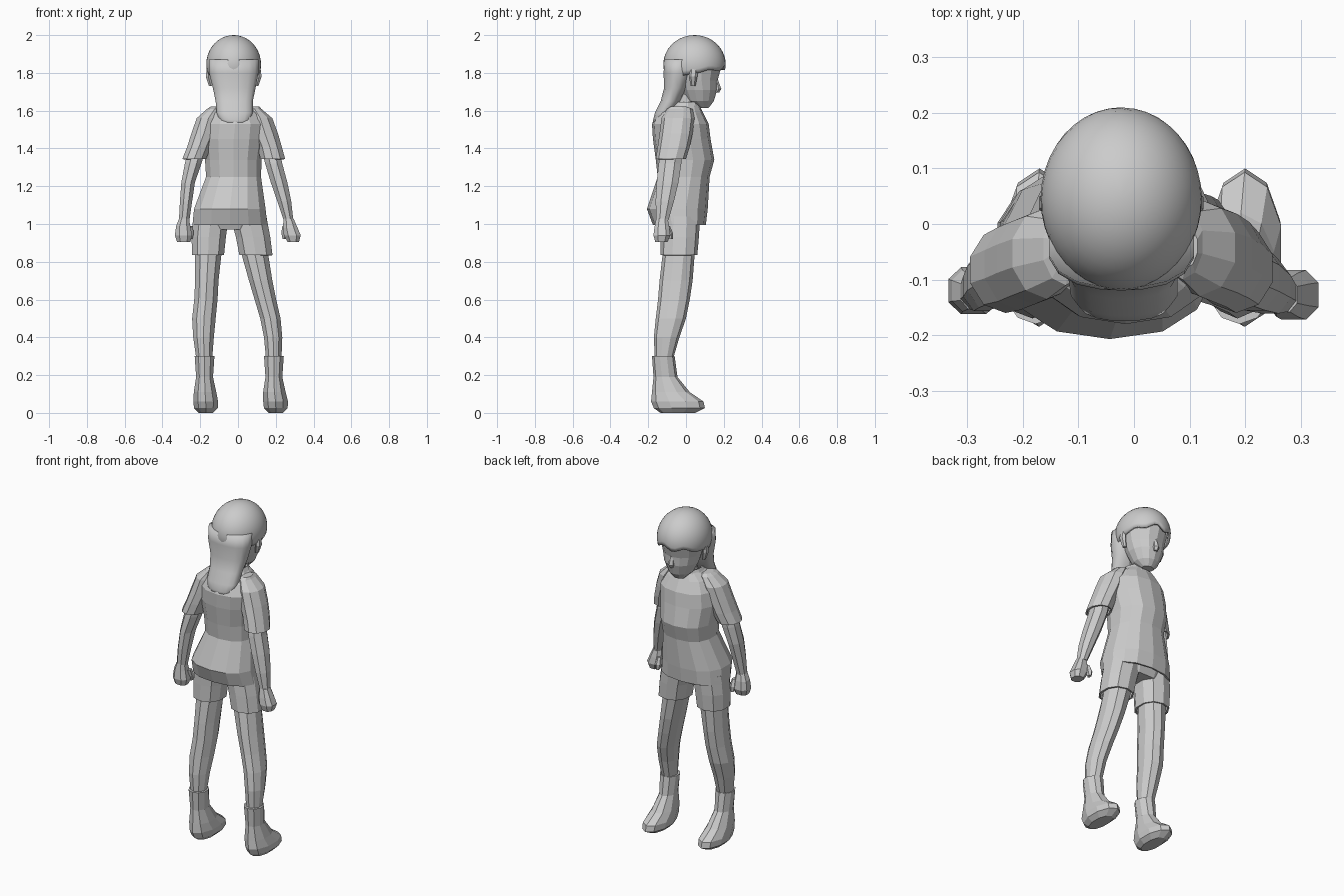
import bpy, bmesh, math


def make(name, bm, smooth=False):
    bmesh.ops.recalc_face_normals(bm, faces=bm.faces)
    me = bpy.data.meshes.new(name)
    bm.to_mesh(me)
    bm.free()
    for p in me.polygons:
        p.use_smooth = smooth
    ob = bpy.data.objects.new(name, me)
    bpy.context.collection.objects.link(ob)
    return ob


def loft(name, rings, n=10, power=1.0, caps=True, smooth=False, wall=0):
    """Skin horizontal rings given as (z, x min, x max, y min, y max)."""
    bm = bmesh.new()
    rows = []
    for z, x0, x1, y0, y1 in rings:
        row = []
        for i in range(n):
            a = 2 * math.pi * (i + 0.5) / n
            c, s = math.cos(a), math.sin(a)
            c = math.copysign(abs(c) ** power, c)
            s = math.copysign(abs(s) ** power, s)
            row.append(bm.verts.new(((x0 + x1) / 2 + c * (x1 - x0) / 2,
                                     (y0 + y1) / 2 + s * (y1 - y0) / 2, z)))
        rows.append(row)
    for a, b in zip(rows, rows[1:]):
        for i in range(n):
            j = (i + 1) % n
            bm.faces.new((a[i], a[j], b[j], b[i]))
    if caps:
        bm.faces.new(rows[0])
        bm.faces.new(rows[-1])
    ob = make(name, bm, smooth)
    if wall:
        m = ob.modifiers.new("wall", 'SOLIDIFY')
        m.thickness = wall
        m.offset = -1
    return ob


def hair_cap(n=40, rows=12):
    """Dome whose lower edge is a jagged fringe at the face (+y) and drops behind."""
    bm = bmesh.new()
    top = bm.verts.new((-0.023, 0.045, 2.0))
    prev = None
    for r in range(1, rows + 1):
        row = []
        for i in range(n):
            a = 2 * math.pi * i / n
            f = math.sin(a)
            fringe = 5 * math.cos(7 * a) * max(f, 0)
            th = math.radians(108 - 11 * f + fringe) * r / rows
            row.append(bm.verts.new((-0.023 + 0.145 * math.sin(th) * math.cos(a),
                                     0.045 + 0.165 * math.sin(th) * f,
                                     1.845 + 0.155 * math.cos(th))))
        for i in range(n):
            j = (i + 1) % n
            if prev:
                bm.faces.new((prev[i], prev[j], row[j], row[i]))
            else:
                bm.faces.new((top, row[i], row[j]))
        prev = row
    ob = make("hair_cap", bm, True)
    m = ob.modifiers.new("wall", 'SOLIDIFY')
    m.thickness = 0.015
    m.offset = -1


# Head, face and hair
hair_cap()
loft("hair_back", [(1.87, -0.155, 0.11, -0.115, 0.04), (1.80, -0.155, 0.11, -0.12, 0.035),
                   (1.72, -0.135, 0.095, -0.117, 0.005), (1.65, -0.12, 0.08, -0.135, -0.03),
                   (1.59, -0.115, 0.08, -0.165, -0.07), (1.55, -0.1, 0.065, -0.175, -0.1),
                   (1.525, -0.06, 0.035, -0.175, -0.13)], n=16, power=0.85, smooth=True)
loft("head", [(1.615, -0.055, 0.015, 0.065, 0.12), (1.65, -0.09, 0.05, 0.0, 0.147),
              (1.71, -0.118, 0.077, -0.03, 0.165), (1.76, -0.13, 0.088, -0.05, 0.167),
              (1.83, -0.145, 0.1, -0.08, 0.187), (1.91, -0.13, 0.085, -0.06, 0.17)], n=14)
loft("nose", [(1.775, -0.025, -0.01, 0.14, 0.165), (1.715, -0.037, 0.002, 0.13, 0.187),
              (1.695, -0.03, -0.005, 0.13, 0.175)], n=6)
for side, x in (("left", -0.147), ("right", 0.101)):
    s = 1 if x > 0 else -1
    o = x + s * 0.02
    loft(side + "_ear", [(1.82, min(x, o), max(x, o), 0.02, 0.06),
                         (1.78, min(x, o) - 0.006, max(x, o) + 0.006, 0.015, 0.06),
                         (1.73, min(x, o) - s * 0.012, max(x, o) - s * 0.012, 0.025, 0.05)], n=6)
loft("neck", [(1.56, -0.085, 0.045, -0.075, 0.055), (1.63, -0.07, 0.03, -0.05, 0.06),
              (1.70, -0.07, 0.03, -0.03, 0.08)], n=10)

# Shirt
loft("shirt_body", [(0.995, -0.245, 0.16, -0.175, 0.105), (1.08, -0.237, 0.15, -0.207, 0.115),
                    (1.25, -0.172, 0.125, -0.15, 0.125), (1.34, -0.178, 0.128, -0.16, 0.15),
                    (1.45, -0.19, 0.145, -0.175, 0.13), (1.53, -0.18, 0.15, -0.18, 0.12),
                    (1.59, -0.145, 0.115, -0.155, 0.09), (1.63, -0.095, 0.06, -0.1, 0.07)],
     n=14, power=0.85, caps=False, wall=0.01)
loft("collar", [(1.60, -0.115, 0.085, -0.12, 0.085), (1.645, -0.09, 0.055, -0.09, 0.07)],
     n=12, caps=False, wall=0.012)
sleeves = {
    "left": [(1.61, -0.165, -0.08, -0.11, 0.02), (1.56, -0.222, -0.09, -0.135, 0.03),
             (1.48, -0.25, -0.11, -0.145, 0.02), (1.41, -0.272, -0.14, -0.155, 0.01),
             (1.345, -0.298, -0.165, -0.16, -0.005)],
    "right": [(1.61, 0.05, 0.125, -0.1, 0.035), (1.56, 0.05, 0.185, -0.13, 0.045),
              (1.48, 0.07, 0.215, -0.14, 0.035), (1.41, 0.1, 0.235, -0.15, 0.02),
              (1.345, 0.115, 0.253, -0.16, 0.0)]}
for side, rings in sleeves.items():
    loft(side + "_sleeve", rings, n=10, caps=False, wall=0.01)
    z, *b = rings[0]
    loft(side + "_shoulder_top", [(z, *b), (z + 0.012, b[0] + 0.02, b[1] - 0.01, -0.08, 0.0)], n=10)

# Arms with fists and thumbs
arms = {
    "left": [(1.42, -0.26, -0.16, -0.13, -0.02), (1.32, -0.285, -0.19, -0.145, -0.025),
             (1.22, -0.303, -0.225, -0.155, -0.04), (1.12, -0.31, -0.24, -0.16, -0.065),
             (1.02, -0.315, -0.255, -0.155, -0.09)],
    "right": [(1.42, 0.115, 0.22, -0.13, -0.02), (1.32, 0.14, 0.238, -0.15, -0.02),
              (1.22, 0.17, 0.265, -0.16, -0.035), (1.12, 0.205, 0.285, -0.165, -0.06),
              (1.02, 0.24, 0.295, -0.16, -0.09)]}
hands = {
    "left": [(1.03, -0.313, -0.258, -0.155, -0.09), (0.99, -0.33, -0.25, -0.16, -0.08),
             (0.94, -0.337, -0.24, -0.165, -0.075), (0.905, -0.325, -0.25, -0.155, -0.09)],
    "right": [(1.03, 0.24, 0.295, -0.16, -0.095), (0.98, 0.235, 0.318, -0.17, -0.085),
              (0.94, 0.24, 0.335, -0.175, -0.08), (0.905, 0.26, 0.325, -0.165, -0.095)]}
for side in arms:
    loft(side + "_arm", arms[side], n=8)
    loft(side + "_hand", hands[side], n=8, power=0.8)
    x = -0.25 if side == "left" else 0.245
    loft(side + "_thumb", [(0.99, x - 0.012, x + 0.012, -0.12, -0.085),
                           (0.95, x - 0.018, x + 0.018, -0.11, -0.068),
                           (0.92, x - 0.01, x + 0.01, -0.1, -0.07)], n=6)

# Shorts
loft("shorts_seat", [(1.14, -0.19, 0.13, -0.13, 0.09), (1.05, -0.225, 0.14, -0.15, 0.085),
                     (0.97, -0.2, 0.12, -0.12, 0.06)], n=12, power=0.85)
loft("left_shorts_leg", [(1.04, -0.24, -0.045, -0.135, 0.075), (0.93, -0.25, -0.06, -0.135, 0.068),
                         (0.835, -0.247, -0.07, -0.135, 0.06)], n=10, power=0.9, caps=False, wall=0.01)
loft("right_shorts_leg", [(1.04, -0.045, 0.155, -0.135, 0.075), (0.93, -0.015, 0.175, -0.135, 0.068),
                          (0.835, 0.003, 0.187, -0.135, 0.06)], n=10, power=0.9, caps=False, wall=0.01)

# Legs
legs = {
    "left": [(0.95, -0.23, -0.07, -0.12, 0.055), (0.83, -0.232, -0.085, -0.125, 0.045),
             (0.70, -0.23, -0.1, -0.14, 0.035), (0.60, -0.235, -0.105, -0.148, 0.02),
             (0.50, -0.246, -0.115, -0.16, 0.0), (0.40, -0.24, -0.125, -0.17, -0.035),
             (0.28, -0.222, -0.135, -0.165, -0.07)],
    "right": [(0.95, -0.01, 0.155, -0.12, 0.055), (0.83, 0.018, 0.165, -0.125, 0.045),
              (0.70, 0.055, 0.185, -0.14, 0.035), (0.60, 0.085, 0.205, -0.148, 0.02),
              (0.50, 0.115, 0.228, -0.16, 0.0), (0.40, 0.135, 0.237, -0.17, -0.035),
              (0.28, 0.147, 0.232, -0.165, -0.07)]}
for side, rings in legs.items():
    loft(side + "_leg", rings, n=10)

# Boots
for side, x, toe in (("left", -0.177, -0.17), ("right", 0.19, 0.2)):
    loft(side + "_boot", [(0.30, x - 0.055, x + 0.055, -0.18, -0.06),
                          (0.19, x - 0.047, x + 0.047, -0.172, -0.045),
                          (0.11, x - 0.06, x + 0.065, -0.18, 0.02),
                          (0.06, toe - 0.07, toe + 0.068, -0.185, 0.093),
                          (0.025, toe - 0.066, toe + 0.066, -0.17, 0.1),
                          (0.0, toe - 0.04, toe + 0.04, -0.135, 0.05)], n=10)
